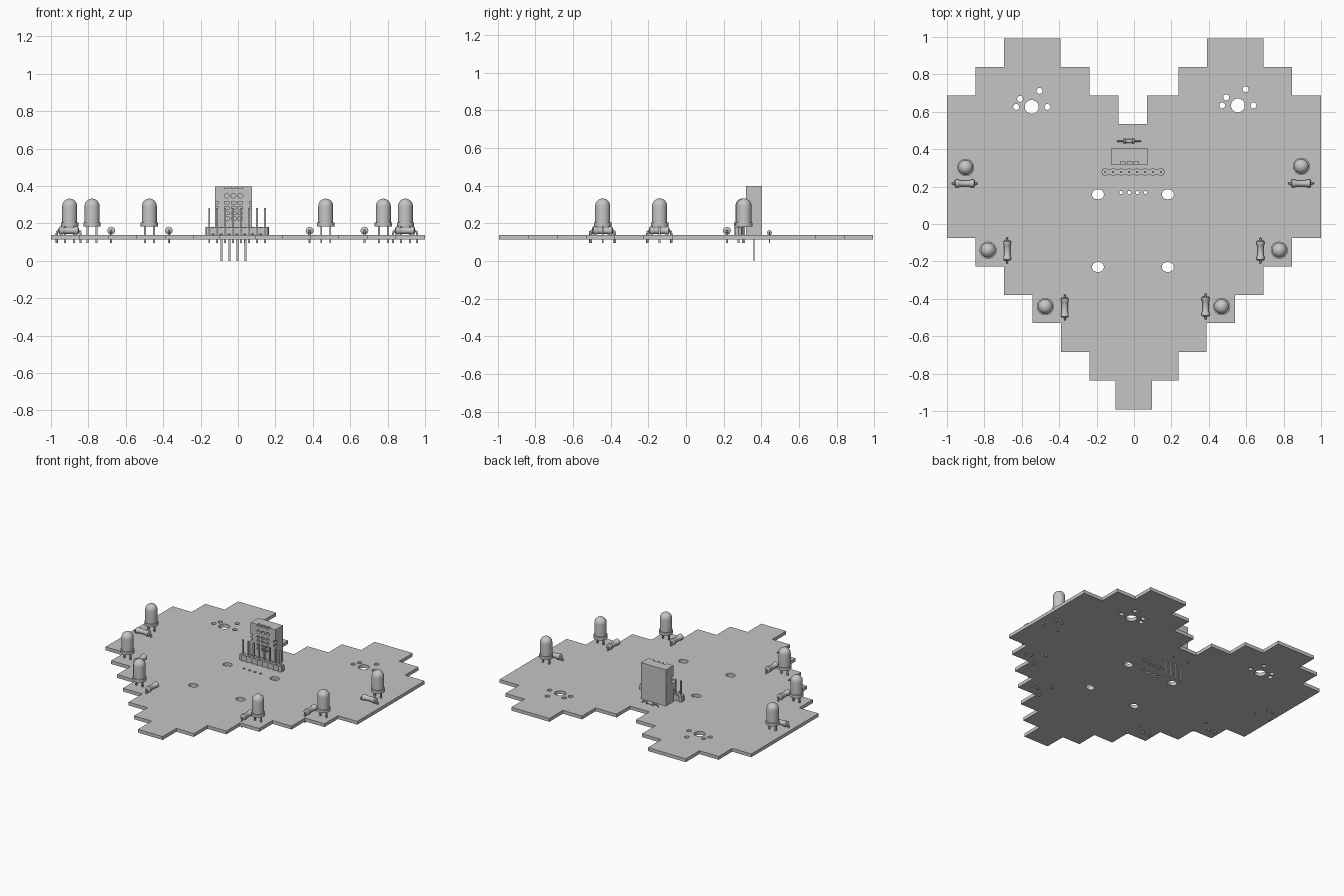
import bpy, bmesh, math
from mathutils import Matrix, Vector

if "Cube" in bpy.data.objects:
    bpy.data.objects.remove(bpy.data.objects["Cube"])

grey = bpy.data.materials.new("plain grey")
grey.use_nodes = True
COLOUR = (0.56, 0.56, 0.56, 1)
grey.diffuse_color = COLOUR
grey.node_tree.nodes["Principled BSDF"].inputs["Base Color"].default_value = COLOUR

TOP, BOTTOM = 0.138, 0.114


def finish(name, bm, smooth=False):
    bmesh.ops.recalc_face_normals(bm, faces=bm.faces)
    me = bpy.data.meshes.new(name)
    bm.to_mesh(me)
    bm.free()
    me.materials.append(grey)
    ob = bpy.data.objects.new(name, me)
    bpy.context.collection.objects.link(ob)
    if smooth:
        bpy.ops.object.select_all(action='DESELECT')
        ob.select_set(True)
        bpy.context.view_layer.objects.active = ob
        bpy.ops.object.shade_smooth_by_angle(angle=math.radians(40))
    return ob


def add_box(bm, x0, x1, y0, y1, z0, z1):
    m = Matrix.Translation(((x0 + x1) / 2, (y0 + y1) / 2, (z0 + z1) / 2))
    bmesh.ops.create_cube(bm, size=1, matrix=m @ Matrix.Diagonal((x1 - x0, y1 - y0, z1 - z0, 1)))


def add_rod(bm, a, b, r, sides=10):
    a, b = Vector(a), Vector(b)
    turn = (b - a).to_track_quat('Z', 'Y').to_matrix().to_4x4()
    bmesh.ops.create_cone(bm, cap_ends=True, segments=sides, radius1=r, radius2=r,
                          depth=(b - a).length, matrix=Matrix.Translation((a + b) / 2) @ turn)


def add_lathe(bm, profile, matrix, sides=24):
    """Turn (radius, height) points about the local z axis."""
    verts = [bm.verts.new((r, 0, z)) for r, z in profile]
    edges = [bm.edges.new(p) for p in zip(verts, verts[1:])]
    old = set(bm.verts) - set(verts)
    bmesh.ops.spin(bm, geom=verts + edges, axis=(0, 0, 1), cent=(0, 0, 0),
                   angle=math.tau, steps=sides, use_merge=True)
    new = [v for v in bm.verts if v not in old]
    bmesh.ops.remove_doubles(bm, verts=new, dist=1e-5)
    new = [v for v in bm.verts if v not in old]
    bmesh.ops.transform(bm, matrix=matrix, verts=new)


def cut(ob, cutter):
    mod = ob.modifiers.new("cut", 'BOOLEAN')
    mod.operation, mod.solver, mod.object = 'DIFFERENCE', 'EXACT', cutter
    bpy.context.view_layer.update()
    me = bpy.data.meshes.new_from_object(ob.evaluated_get(bpy.context.evaluated_depsgraph_get()))
    ob.modifiers.clear()
    ob.data = me
    bpy.data.objects.remove(cutter)


# Stepped heart-shaped board: one set of steps per side
xs = [0.07, 0.237, 0.39, 0.692, 0.846, 1.0, 0.846, 0.692, 0.54, 0.387, 0.237, 0.097]
ys = [0.535, 0.687, 0.84, 0.993, 0.84, 0.687, -0.075, -0.227, -0.38, -0.53, -0.685, -0.838, -0.993]
half = []
for i, x in enumerate(xs):
    # upper steps rise or fall along x, lower steps run back towards the tip
    half += [(x, ys[i]), (x, ys[i + 1])]
left = half
right = [(-x - 0.013 if abs(x) < 0.1 and y > 0 else -x - 0.002 if x < 1 else -x, y)
         for x, y in reversed(half)]
bm = bmesh.new()
face = bm.faces.new([bm.verts.new((x, y, BOTTOM)) for x, y in left + right])
ext = bmesh.ops.extrude_face_region(bm, geom=[face])
bmesh.ops.translate(bm, vec=(0, 0, TOP - BOTTOM),
                    verts=[v for v in ext["geom"] if isinstance(v, bmesh.types.BMVert)])
board = finish("heart_board", bm)

# Holes through the board
bm = bmesh.new()


def hole(x, y, r, stretch=0):
    before = set(bm.verts)
    add_rod(bm, (x, y, 0.05), (x, y, 0.2), r, 24)
    for v in set(bm.verts) - before:
        v.co.x += math.copysign(stretch, v.co.x - x) if abs(v.co.x - x) > 1e-4 else 0


for cx, cy in ((-0.547, 0.626), (0.555, 0.634)):
    hole(cx, cy, 0.037)
    for dx, dy in ((-0.083, 0), (-0.062, 0.043), (0.042, 0.086), (0.084, 0)):
        hole(cx + dx, cy + dy, 0.016)
for x in (-0.193, 0.181):
    for y in (0.158, -0.23):
        hole(x, y, 0.026, 0.006)
for i in range(4):
    hole(-0.069 + i * 0.0435, 0.168, 0.009)
cut(board, finish("hole_cutter", bm))

# Round-topped lamps standing on two leads
dome = [(0.04 * math.cos(a), 0.292 + 0.04 * math.sin(a))
        for a in (math.pi / 2 * k / 8 for k in range(8))]
lamp_profile = [(0, 0.183), (0.046, 0.183), (0.046, 0.204), (0.04, 0.204)] + dome + [(0, 0.332)]
lamps = [(-0.9, 0.302), (0.895, 0.308), (-0.78, -0.14), (0.777, -0.14),
         (-0.474, -0.442), (0.469, -0.442)]
for i, (x, y) in enumerate(lamps):
    bm = bmesh.new()
    add_lathe(bm, lamp_profile, Matrix.Translation((x, y, 0)))
    finish(f"lamp_{i + 1}", bm, True)
    bm = bmesh.new()
    for s in (-1, 1):
        lx = x + s * 0.024
        add_box(bm, lx - 0.005, lx + 0.005, y - 0.005, y + 0.005, 0.095, 0.19)
    finish(f"lamp_leads_{i + 1}", bm)


# Resistors with waisted bodies and bent leads
def resistor(name, x, y, along_y, z, r, body, span):
    place = Matrix.Translation((x, y, z)) @ Matrix.Rotation(math.pi / 2 if along_y else 0, 4, 'Z')
    shape = [(0, -1), (0.6, -1), (1, -0.9), (1, -0.6), (0.8, -0.5)]
    shape += [(a, -b) for a, b in reversed(shape)]
    bm = bmesh.new()
    add_lathe(bm, [(a * r, b * body) for a, b in shape],
              place @ Matrix.Rotation(math.pi / 2, 4, 'Y'), 16)
    finish(name, bm, True)
    bm = bmesh.new()
    wire = r * 0.28
    for s in (-1, 1):
        bend = wire * 2
        path = [(0.9 * body, 0), (span - bend, 0), (span - bend * 0.3, -bend * 0.3),
                (span, -bend), (span, 0.095 - z)]
        for p, q in zip(path, path[1:]):
            add_rod(bm, place @ Vector((s * p[0], 0, p[1])),
                    place @ Vector((s * q[0], 0, q[1])), wire)
    finish(name + "_leads", bm, True)


spots = [(-0.905, 0.217, False), (0.893, 0.217, False), (-0.678, -0.142, True),
         (0.676, -0.142, True), (-0.37, -0.446, True), (0.383, -0.441, True)]
for i, (x, y, along_y) in enumerate(spots):
    resistor(f"resistor_{i + 1}", x, y, along_y, 0.161, 0.021, 0.054, 0.064)
resistor("small_resistor", -0.027, 0.443, False, 0.151, 0.013, 0.03, 0.062)

# Sensor housing with vents in its front face
bm = bmesh.new()
add_box(bm, -0.122, 0.075, 0.318, 0.403, TOP, 0.398)
sensor = finish("sensor_housing", bm)
bm = bmesh.new()
for x in (-0.06, -0.024, 0.013):
    add_box(bm, x - 0.012, x + 0.012, 0.3, 0.334, 0.386, 0.42)
    add_rod(bm, (x, 0.3, 0.348), (x, 0.34, 0.348), 0.013, 16)
    for z in (0.31, 0.282, 0.254, 0.226):
        add_box(bm, x - 0.012, x + 0.012, 0.3, 0.334, z - 0.007, z + 0.007)
for x in (-0.122, 0.075):
    for z in (0.31, 0.282):
        add_box(bm, x - 0.014, x + 0.014, 0.3, 0.334, z - 0.007, z + 0.007)
cut(sensor, finish("vent_cutter", bm))

# Long sensor pins below the board
bm = bmesh.new()
for i in range(4):
    x = -0.088 + i * 0.0425
    add_box(bm, x - 0.005, x + 0.005, 0.357, 0.363, 0, 0.15)
finish("sensor_pins", bm)

# Pin header: eight chamfered blocks joined by a strip, with square pins
bm = bmesh.new()
pins = bmesh.new()
for i in range(8):
    x, y = -0.154 + i * 0.0425, 0.278
    add_rod(bm, (x, y, TOP), (x, y, 0.181), 0.021, 8)
    add_box(pins, x - 0.005, x + 0.005, y - 0.005, y + 0.005, 0.095, 0.282)
bmesh.ops.rotate(bm, verts=bm.verts, cent=(0, 0, 0), matrix=Matrix.Identity(3))
add_box(bm, -0.172, 0.161, 0.261, 0.295, 0.142, 0.177)
finish("header_base", bm)
finish("header_pins", pins)
